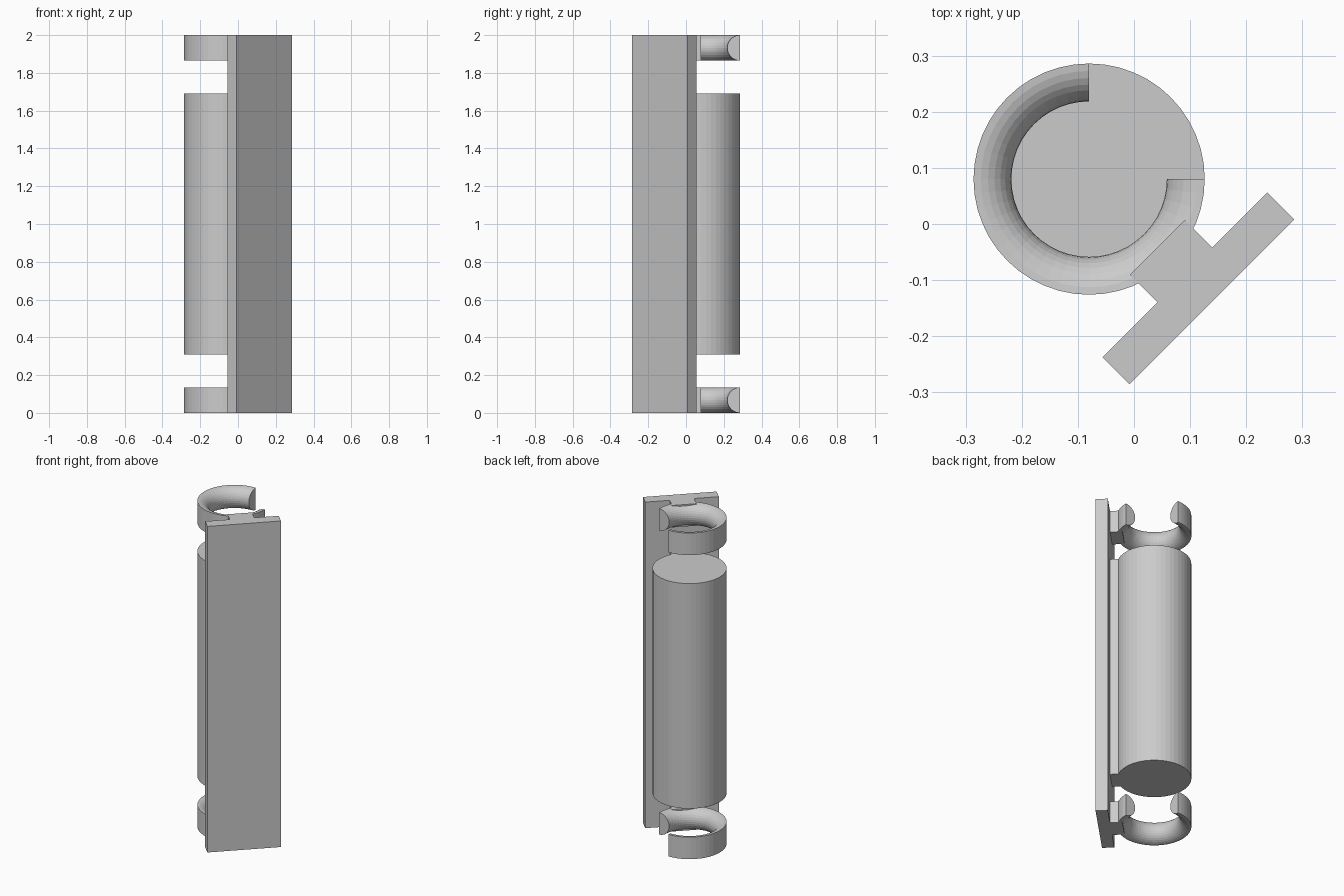
import bpy, bmesh
from math import sin, cos, pi, radians
from mathutils import Matrix, Vector

if "Cube" in bpy.data.objects:
    bpy.data.objects.remove(bpy.data.objects["Cube"])

AXIS = Vector((-0.08, 0.08, 0))   # shared axis of rod and clips
R = 0.206                         # outer radius
RC = 0.0675                       # clip section radius
# local frame: x along the plate, y pointing towards the rod
TURN = Matrix.Rotation(radians(45), 4, 'Z')


def finish(name, bm):
    bmesh.ops.recalc_face_normals(bm, faces=bm.faces)
    mesh = bpy.data.meshes.new(name)
    bm.to_mesh(mesh)
    bm.free()
    ob = bpy.data.objects.new(name, mesh)
    bpy.context.collection.objects.link(ob)
    return ob


def box(name, half_width, y0, y1, z0, z1):
    bm = bmesh.new()
    m = (TURN @ Matrix.Translation((0, (y0 + y1) / 2, (z0 + z1) / 2))
         @ Matrix.Diagonal((2 * half_width, y1 - y0, z1 - z0, 1)))
    bmesh.ops.create_cube(bm, size=1, matrix=m)
    return finish(name, bm)


def clip_ring(name, zc, steps=36, arc=16):
    # half-disc section swept through three quarters of a turn
    bm = bmesh.new()
    section = [(R - RC * sin(pi * i / arc), zc + RC * cos(pi * i / arc))
               for i in range(arc + 1)]
    rings = []
    for s in range(steps + 1):
        a = radians(90 + 270 * s / steps)
        rings.append([bm.verts.new((AXIS.x + r * cos(a), AXIS.y + r * sin(a), z))
                      for r, z in section])
    n = len(section)
    for p, q in zip(rings, rings[1:]):
        for i in range(n):
            j = (i + 1) % n
            bm.faces.new((p[i], p[j], q[j], q[i]))
    bm.faces.new(rings[0])
    bm.faces.new(rings[-1])
    return finish(name, bm)


# back plate, full height
box("back_plate", 0.2075, -0.1965, -0.128, 0, 2)

# central rod with its mounting rib
bm = bmesh.new()
bmesh.ops.create_cone(bm, cap_ends=True, segments=48, radius1=R, radius2=R,
                      depth=1.38, matrix=Matrix.Translation(AXIS + Vector((0, 0, 1))))
finish("rod", bm)
box("rod_rib", 0.069, -0.13, -0.0587, 0.31, 1.69)

# open clips at both ends with short ribs
for label, zc in (("lower", RC), ("upper", 2 - RC)):
    clip_ring(label + "_clip", zc)
    box(label + "_clip_rib", 0.069, -0.13, -0.0587, zc - RC, zc + RC)
